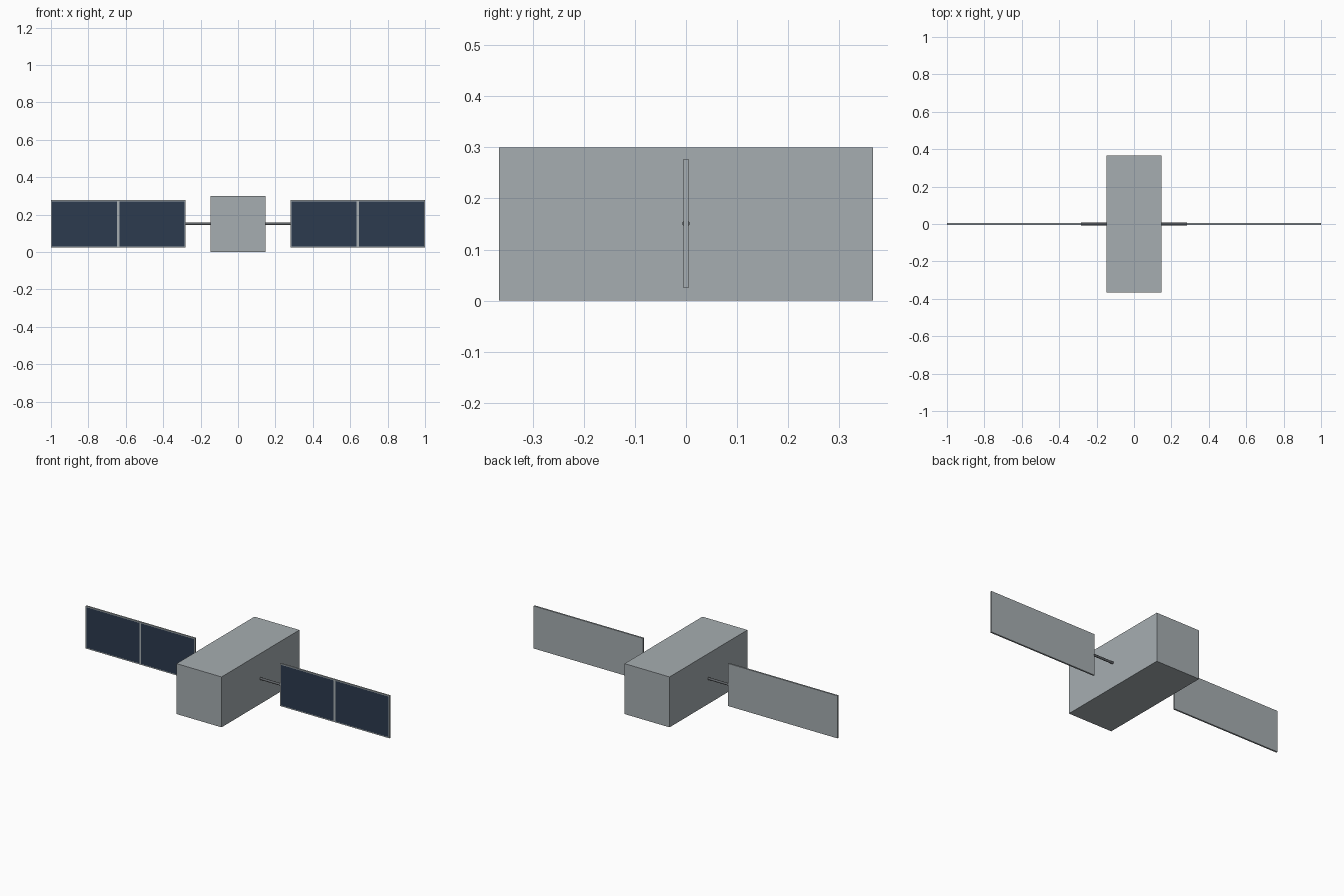
import bpy, bmesh
from mathutils import Matrix, Vector

cube = bpy.data.objects.get("Cube")
if cube:
    bpy.data.objects.remove(cube)


def material(name, rgb):
    m = bpy.data.materials.new(name)
    m.use_nodes = True
    m.diffuse_color = (*rgb, 1)
    m.node_tree.nodes["Principled BSDF"].inputs["Base Color"].default_value = (*rgb, 1)
    return m


SILVER = material("silver_grey", (0.38, 0.42, 0.44))
NAVY = material("solar_navy", (0.025, 0.043, 0.078))
STEEL = material("dark_steel", (0.12, 0.13, 0.14))


def make_object(name, bm, *mats):
    bmesh.ops.recalc_face_normals(bm, faces=bm.faces)
    mesh = bpy.data.meshes.new(name)
    bm.to_mesh(mesh)
    bm.free()
    for m in mats:
        mesh.materials.append(m)
    obj = bpy.data.objects.new(name, mesh)
    bpy.context.collection.objects.link(obj)
    return obj


def box(size, centre):
    bm = bmesh.new()
    bmesh.ops.create_cube(bm, size=1, matrix=Matrix.Translation(centre) @ Matrix.Diagonal((*size, 1)))
    return bm


# Main body
make_object("body", box((0.296, 0.732, 0.3), (0, 0, 0.15)), SILVER)

for side, s in (("left", 1), ("right", -1)):
    # Solar panel: split in two, with a framed cell inset in each half of the front
    bm = box((0.72, 0.01, 0.253), (s * 0.64, 0, 0.151))
    bmesh.ops.bisect_plane(bm, geom=bm.verts[:] + bm.edges[:] + bm.faces[:],
                           plane_co=(s * 0.64, 0, 0), plane_no=(1, 0, 0))
    front = [f for f in bm.faces if f.normal.y < -0.9]
    bmesh.ops.inset_individual(bm, faces=front, thickness=0.006, use_even_offset=True)
    for f in front:
        f.material_index = 1
    make_object(side + "_solar_panel", bm, SILVER, NAVY)

    # Support rod between the body and the panel
    bm = bmesh.new()
    bmesh.ops.create_cone(bm, cap_ends=True, segments=16, radius1=0.007, radius2=0.007, depth=0.14,
                          matrix=Matrix.Translation((s * 0.213, 0, 0.151)) @ Matrix.Rotation(1.5708, 4, "Y"))
    rod = make_object(side + "_support_rod", bm, STEEL)
    for o in bpy.context.selected_objects:
        o.select_set(False)
    rod.select_set(True)
    bpy.context.view_layer.objects.active = rod
    bpy.ops.object.shade_smooth_by_angle()
